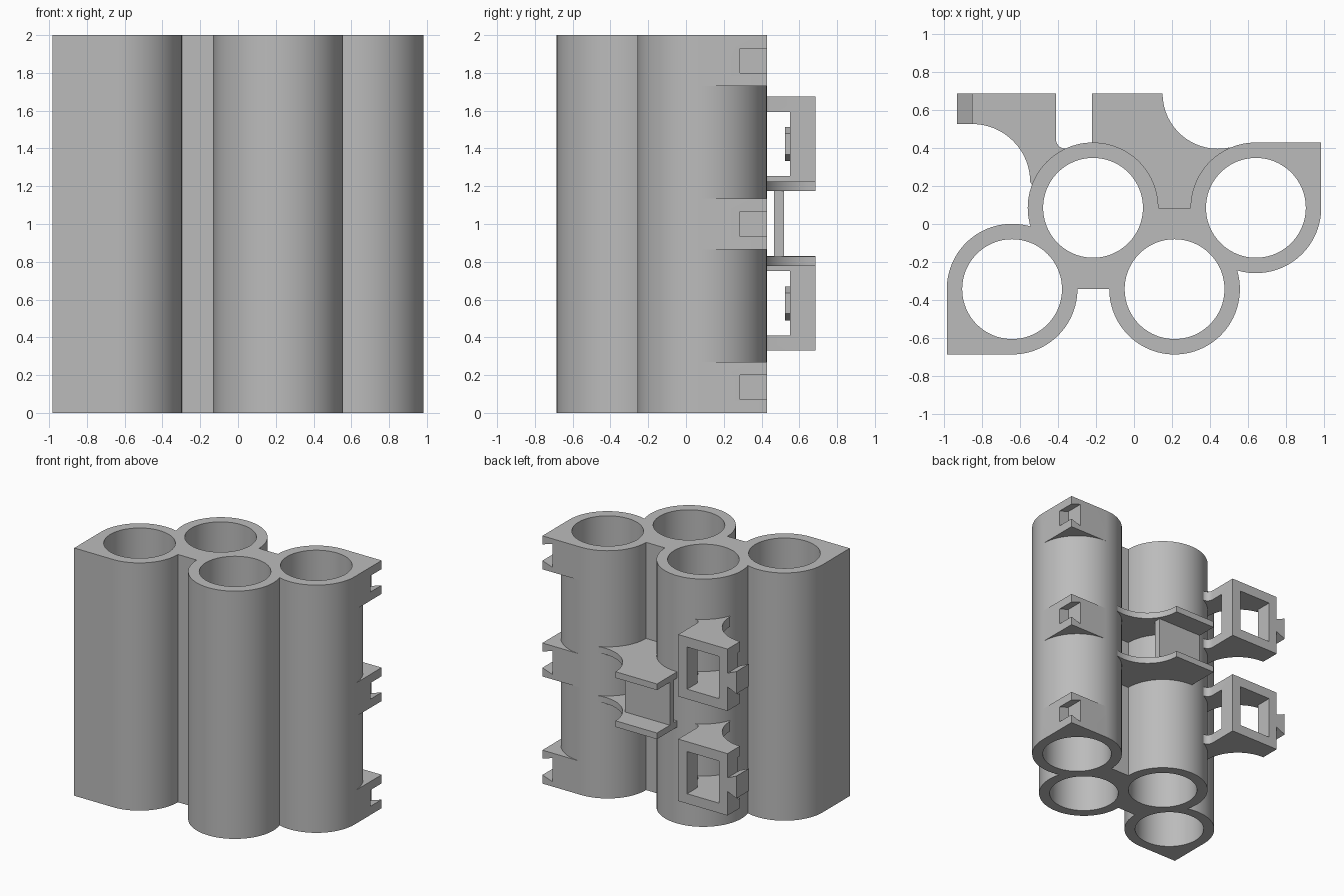
import bpy, bmesh
from math import cos, sin, radians

if "Cube" in bpy.data.objects:
    bpy.data.objects.remove(bpy.data.objects["Cube"], do_unlink=True)

grey = bpy.data.materials.new("plain_grey")
grey.use_nodes = True
grey.diffuse_color = (0.5, 0.5, 0.5, 1)
grey.node_tree.nodes["Principled BSDF"].inputs["Base Color"].default_value = (0.5, 0.5, 0.5, 1)

R, BORE, H = 0.343, 0.262, 2.0
FRONT_A, BACK_B, FRONT_C, BACK_D = (-0.64, -0.342), (-0.215, 0.085), (0.213, -0.342), (0.64, 0.085)
TUBES = [FRONT_A, BACK_B, FRONT_C, BACK_D]


def arc(c, r, a0, a1, n=16):
    angles = [radians(a0 + (a1 - a0) * i / n) for i in range(n + 1)]
    return [(c[0] + r * cos(a), c[1] + r * sin(a)) for a in angles]


def prism(name, pts, lo, hi, axis="z"):
    """Extrude an outline along z, or an (x, z) outline along y."""
    bm = bmesh.new()
    place = (lambda p, d: (p[0], p[1], d)) if axis == "z" else (lambda p, d: (p[0], d, p[1]))
    face = bm.faces.new([bm.verts.new(place(p, lo)) for p in pts])
    ext = bmesh.ops.extrude_face_region(bm, geom=[face])
    shift = (0, 0, hi - lo) if axis == "z" else (0, hi - lo, 0)
    verts = [v for v in ext["geom"] if isinstance(v, bmesh.types.BMVert)]
    bmesh.ops.translate(bm, vec=shift, verts=verts)
    bmesh.ops.recalc_face_normals(bm, faces=bm.faces)
    mesh = bpy.data.meshes.new(name)
    bm.to_mesh(mesh)
    bm.free()
    mesh.materials.append(grey)
    obj = bpy.data.objects.new(name, mesh)
    bpy.context.collection.objects.link(obj)
    return obj


def box(name, x0, x1, y0, y1, z0, z1):
    return prism(name, [(x0, y0), (x1, y0), (x1, y1), (x0, y1)], z0, z1)


def cylinder(name, c, r, lo, hi):
    return prism(name, arc(c, r, 0, 360, 96)[:-1], lo, hi)


def activate(obj):
    bpy.ops.object.select_all(action="DESELECT")
    obj.select_set(True)
    bpy.context.view_layer.objects.active = obj


def combine(obj, tool, operation):
    activate(obj)
    mod = obj.modifiers.new("combine", "BOOLEAN")
    mod.operation, mod.solver, mod.object = operation, "EXACT", tool
    bpy.ops.object.modifier_apply(modifier=mod.name)
    bpy.data.objects.remove(tool, do_unlink=True)


def dovetail(name, x_narrow, x_wide, z, narrow, wide, y0, y1):
    pts = [(x_narrow, z - narrow), (x_wide, z - wide), (x_wide, z + wide), (x_narrow, z + narrow)]
    return prism(name, pts, y0, y1, "y")


# Four tubes joined by a web, with one square corner at the front
body = prism("tube_body", [FRONT_A, FRONT_C, BACK_D, BACK_B], 0, H)
for c in TUBES:
    combine(body, cylinder("tube", c, R, 0, H), "UNION")
ax, ay = FRONT_A
combine(body, box("front_corner", ax - R, ax, ay - R, ay, 0, H), "UNION")

# Square back corners in three bands, each with a dovetail slot
dx, dy = BACK_D
for lo, hi in [(0, 0.27), (0.865, 1.135), (1.73, H)]:
    combine(body, box("back_corner", dx, dx + R, dy, dy + R, lo, hi), "UNION")
    slot = dovetail("slot", dx + R + 0.001, dx + R - 0.09, (lo + hi) / 2, 0.065, 0.095, 0.285, 0.5)
    combine(body, slot, "DIFFERENCE")
for c in TUBES:
    combine(body, cylinder("bore", c, BORE, -0.1, H + 0.1), "DIFFERENCE")

# Bracket: two plates reaching back, joined by an upright wall
MID = 0.3
plate = [(-0.22, 0.685), (0.15, 0.685)] + arc((0.44, 0.685), 0.29, 180, 282)
plate += arc(BACK_D, MID, 115, 180) + arc(BACK_B, MID, 0, 91)
for name, lo in [("lower_bracket_plate", 0.778), ("upper_bracket_plate", 1.174)]:
    prism(name, plate, lo, lo + 0.05)
box("bracket_wall", -0.22, 0.18, 0.465, 0.52, 0.82, 1.18)

# Hollow clip frames with a dovetail tab on the side
frame = [(-0.85, 0.685), (-0.41, 0.685)] + arc((-0.36, 0.445), 0.05, 180, 270, 6)
frame += arc(BACK_B, MID, 115, 165) + arc((-0.85, 0.22), 0.305, 0, 90)
for name, lo in [("lower_clip", 0.33), ("upper_clip", 1.174)]:
    hi = lo + 0.5
    clip = prism(name + "_frame", frame, lo, hi)
    combine(clip, box("window", -0.775, -0.49, 0, 0.8, lo + 0.08, hi - 0.08), "DIFFERENCE")
    combine(clip, box("side_window", -1, -0.3, 0, 0.55, lo + 0.08, hi - 0.08), "DIFFERENCE")
    tab = dovetail(name + "_tab", -0.85, -0.93, (lo + hi) / 2, 0.055, 0.09, 0.525, 0.685)

# Smooth the round walls and keep the corners crisp
for obj in [o for o in bpy.data.objects if o.type == "MESH" and grey.name in o.data.materials]:
    activate(obj)
    bpy.ops.object.shade_smooth_by_angle(angle=radians(30))
